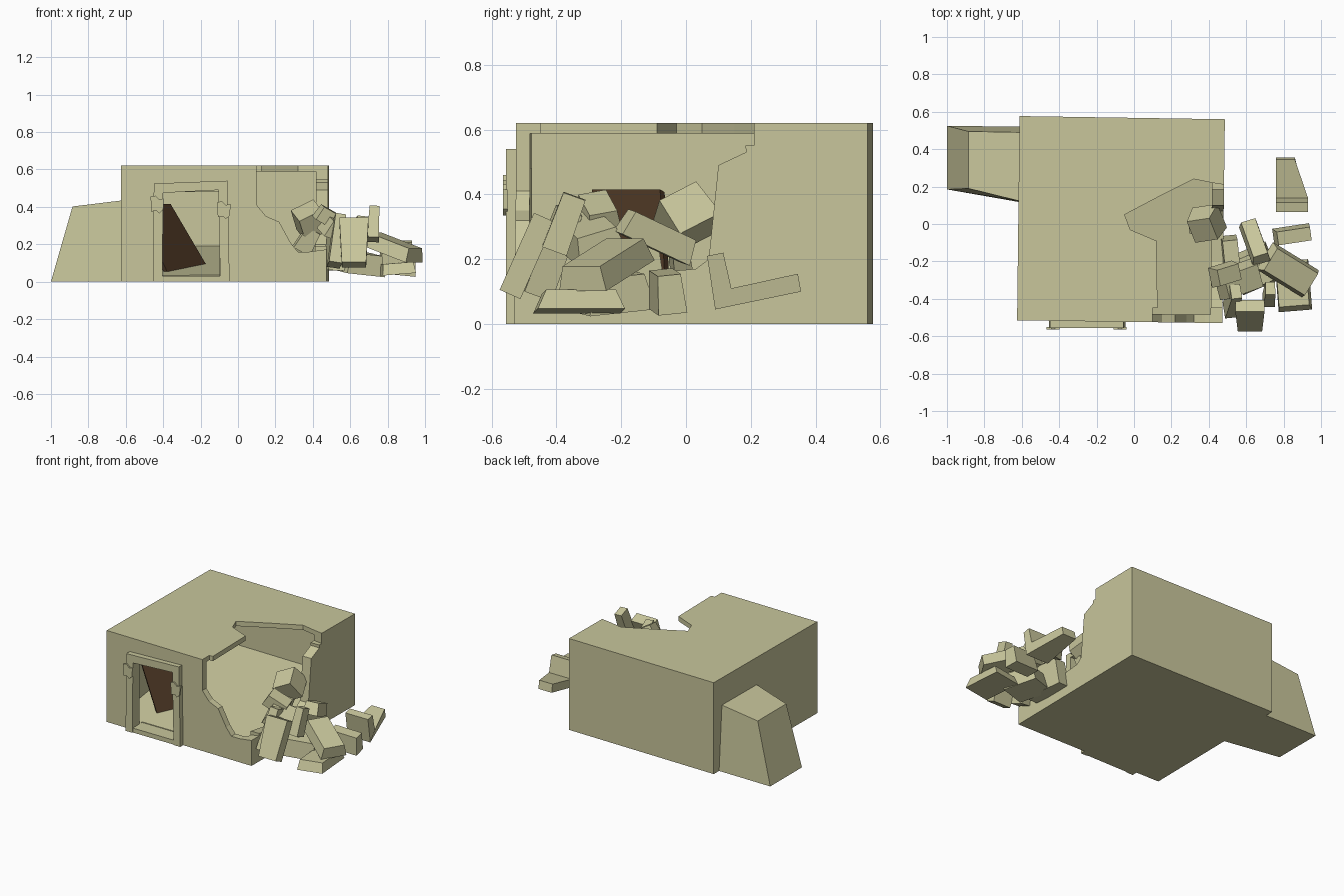
import bpy, bmesh
from mathutils import Vector, Euler, Matrix

old = bpy.data.objects.get("Cube")
if old:
    bpy.data.objects.remove(old, do_unlink=True)


def material(name, rgb):
    m = bpy.data.materials.new(name)
    m.use_nodes = True
    m.diffuse_color = (*rgb, 1)
    bsdf = m.node_tree.nodes["Principled BSDF"]
    bsdf.inputs["Base Color"].default_value = (*rgb, 1)
    bsdf.inputs["Roughness"].default_value = 0.9
    return m


stone = material("pale_stone", (0.58, 0.565, 0.33))
wood = material("dark_wood", (0.07, 0.037, 0.017))


def loft(name, ring_a, ring_b, mat=stone):
    """Solid between two matching rings of points."""
    bm = bmesh.new()
    a = [bm.verts.new(p) for p in ring_a]
    b = [bm.verts.new(p) for p in ring_b]
    bm.faces.new(a)
    bm.faces.new(b[::-1])
    n = len(a)
    for i in range(n):
        j = (i + 1) % n
        bm.faces.new((a[j], a[i], b[i], b[j]))
    bmesh.ops.recalc_face_normals(bm, faces=bm.faces)
    me = bpy.data.meshes.new(name)
    bm.to_mesh(me)
    bm.free()
    me.materials.append(mat)
    ob = bpy.data.objects.new(name, me)
    bpy.context.collection.objects.link(ob)
    return ob


def extrude(name, outline, axis, lo, hi, mat=stone):
    """Extrude a 2D outline along axis 0, 1 or 2."""
    def ring(d):
        return [p[:axis] + (d,) + p[axis:] for p in outline]
    return loft(name, ring(lo), ring(hi), mat)


def rect(x0, x1, y0, y1):
    return [(x0, y0), (x1, y0), (x1, y1), (x0, y1)]


def cut(target, cutters):
    for c in cutters:
        m = target.modifiers.new("cut", "BOOLEAN")
        m.operation = "DIFFERENCE"
        m.solver = "EXACT"
        m.object = c
    bpy.context.view_layer.update()
    dg = bpy.context.evaluated_depsgraph_get()
    me = bpy.data.meshes.new_from_object(target.evaluated_get(dg))
    target.modifiers.clear()
    target.data = me
    for c in cutters:
        bpy.data.objects.remove(c, do_unlink=True)


# Hollow building shell with a sloping floor inside
plan = [(-.625, -.515), (.472, -.53), (.486, .56), (-.612, .577)]
house = extrude("house_shell", plan, 2, 0, .62)
inner = [(-.575, -.475), (.41, -.485), (.42, .52), (-.565, .535)]
floor = [.03, .03, .19, .19]
room = loft("room_cutter", [(*p, z) for p, z in zip(inner, floor)],
            [(*p, .588) for p in inner])

# Broken corner: roof, front wall and side wall, plus the doorway
roof_hole = extrude("roof_cutter", [
    (.13, -.7), (.12, -.09), (-.02, -.03), (-.05, .05), (.14, .15),
    (.16, .16), (.32, .24), (.42, .22), (.7, .175), (.7, -.7)], 2, .55, .7)
front_hole = extrude("front_cutter", [
    (.1, .7), (.1, .41), (.15, .35), (.22, .32), (.28, .21), (.32, .16),
    (.38, .16), (.6, .19), (.6, .7)], 1, -.7, -.45)
side_hole = extrude("side_cutter", [
    (-.7, .19), (-.45, .19), (-.2, .15), (.03, .17), (.07, .2), (.1, .49),
    (.185, .53), (.175, .7), (-.7, .7)], 0, .39, .7)
doorway = extrude("door_cutter", rect(-.405, -.1, .03, .48), 1, -.7, -.45)
cut(house, [room, roof_hole, front_hole, side_hole, doorway])

# Door frame, sill, brackets and the fallen door
extrude("door_frame", [
    (-.455, 0), (-.405, 0), (-.4, .475), (-.105, .49), (-.095, 0),
    (-.045, 0), (-.055, .54), (-.45, .525)], 1, -.555, -.51)
extrude("door_sill", rect(-.41, -.09, 0, .03), 1, -.55, -.5)
for side, x, z in (("right", -.432, .415), ("left", -.075, .385)):
    extrude(side + "_bracket", [
        (x - .033, z - .04), (x - .005, z - .035), (x + .01, z - .05),
        (x + .032, z - .03), (x + .035, z + .03), (x + .01, z + .025),
        (x - .01, z + .045), (x - .035, z + .04)], 1, -.565, -.55)
door = [Vector(p) for p in ((-.37, -.33, .035), (-.14, -.06, .04),
                            (-.36, -.08, .415), (-.55, -.29, .415))]
back = Vector((-.015, .014, -.008))
loft("fallen_door", door, [p + back for p in door], wood)

# Sloping buttress on the far side
loft("buttress",
     [(-1, .185, 0), (-1, .525, 0), (-.6, .52, 0), (-.6, .115, 0)],
     [(-.885, .19, .402), (-.885, .495, .402), (-.6, .49, .437), (-.6, .12, .437)])


def chunk(name, loc, size, rot, taper=(.8, .9)):
    """Tapered, tilted stone block."""
    m = Matrix.Translation(loc) @ Euler(rot).to_matrix().to_4x4()
    x, y, z = (s / 2 for s in size)
    u, v = x * taper[0], y * taper[1]
    base = [m @ Vector((*p, -z)) for p in rect(-x, x, -y, y)]
    top = [m @ Vector((*p, z)) for p in rect(-u, u, -v, v)]
    return loft(name, base, top)


# Rubble heap
blocks = [
    ((.62, -.49, .21), (.13, .07, .26), (-.42, 0, 0), (1.2, 1)),
    ((.725, -.375, .31), (.065, .08, .18), (-.35, .05, 0), (.8, .9)),
    ((.83, -.25, .185), (.3, .17, .075), (0, .32, -.55), (.9, .8)),
    ((.85, -.33, .07), (.18, .27, .06), (0, -.08, .08), (.9, .8)),
    ((.85, -.06, .1), (.2, .09, .12), (.1, .1, .15), (.9, .8)),
    ((.385, .0, .33), (.15, .15, .13), (.5, -.45, .15), (.9, .9)),
    ((.645, -.09, .27), (.1, .24, .08), (-.42, .1, .3), (.8, .9)),
    ((.57, -.3, .27), (.25, .16, .09), (.3, .3, .35), (.8, .8)),
    ((.52, -.2, .15), (.09, .28, .18), (0, .05, .1), (.9, .8)),
    ((.65, -.24, .1), (.22, .22, .11), (.1, .1, .4), (.8, .8)),
    ((.49, -.27, .34), (.15, .11, .08), (.2, .5, .3), (.9, .8)),
    ((.37, -.02, .22), (.1, .06, .13), (.2, .5, .2), (.8, .8)),
    ((.53, -.41, .22), (.07, .09, .28), (-.35, .15, .1), (.8, .9)),
]
for i, b in enumerate(blocks, 1):
    chunk(f"rubble_block_{i}", *b)

# Bent wall fragment lying apart from the heap
corner = extrude("rubble_wall_corner", [
    (.09, .045), (.355, .1), (.345, .155), (.14, .11), (.115, .22),
    (.065, .21)], 0, .76, .93)
for v in corner.data.vertices:
    if v.co.x > .9 and v.co.y > .2:
        v.co.x -= .07
